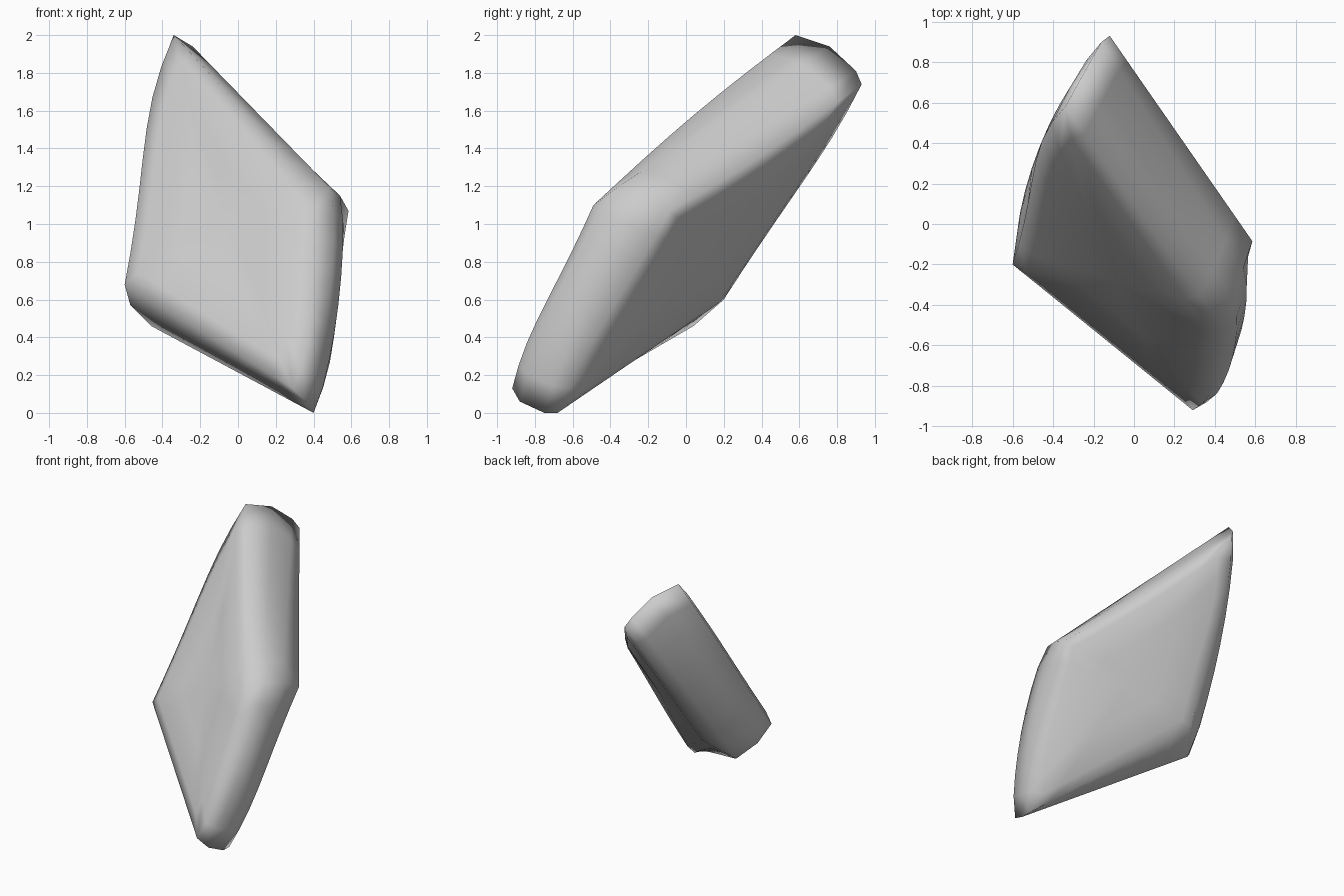
import bpy, bmesh, math
from mathutils import Vector

if "Cube" in bpy.data.objects:
    bpy.data.objects.remove(bpy.data.objects["Cube"])

# Corner order: top, right, bottom, left. Rings run from front rim to back rim.
RINGS = [
    [(-.34, .58, 2.0), (.42, -.49, 1.10), (.29, -.92, .13), (-.60, -.20, .68)],
    [(-.24, .76, 1.94), (.49, -.37, 1.19), (.36, -.88, .06), (-.57, -.07, .57)],
    [(-.16, .90, 1.81), (.54, -.22, 1.15), (.40, -.75, 0), (-.46, .04, .46)],
    [(-.12, .93, 1.74), (.585, -.085, 1.07), (.40, -.68, 0), (-.36, .20, .60)],
]
TOP_BOW = [.03, 0, -.01, -.03]       # vertical bow of the upper edge per ring
SIDE_BOW = [.06, .075, .075, .05]    # outward swelling of the two long sides
SEG = 8


def bow(edge, ring, t):
    """Offset of a point along an edge; side rims swell most near top and bottom."""
    if edge == 0:
        return Vector((0, 0, TOP_BOW[ring])) * math.sin(math.pi * t)
    if edge == 2:
        return Vector()
    inner = ring in (1, 2)
    s = math.sin(math.pi * t) ** .6 if inner else math.sin(math.pi * t * t)
    sign = 1 if edge == 1 else -1
    return Vector((.82, -.5, 0)) * (sign * s * SIDE_BOW[ring])


def outline(ring, corners):
    """Subdivide the four edges of a ring."""
    pts = []
    for i in range(4):
        a, b = Vector(corners[i]), Vector(corners[(i + 1) % 4])
        pts += [a.lerp(b, k / SEG) + bow(i, ring, k / SEG) for k in range(SEG)]
    return pts


def inset(pts, factor, lift):
    """Shrink a rim towards its centre to make the flat of a broad face."""
    c = sum(pts, Vector()) / len(pts)
    return [c + (p - c) * factor + lift for p in pts]


front_dir = Vector((-.5, -.83, .48)).normalized()
loops = [outline(i, r) for i, r in enumerate(RINGS)]
front, back = loops[0], loops[-1]
loops = ([inset(front, f, front_dir * h) for f, h in ((.45, .038), (.84, .032))] + loops
         + [inset(back, f, -front_dir * h) for f, h in ((.86, .025), (.45, .03))])

# Slab: skin the rings together and cap both broad faces
bm = bmesh.new()
rows = [[bm.verts.new(p) for p in loop] for loop in loops]
n = len(rows[0])
for r0, r1 in zip(rows, rows[1:]):
    for i in range(n):
        j = (i + 1) % n
        bm.faces.new((r0[i], r0[j], r1[j], r1[i]))
for row, d in ((rows[0], front_dir), (rows[-1], -front_dir)):
    c = bm.verts.new(sum((v.co for v in row), Vector()) / n + d * .002)
    for i in range(n):
        bm.faces.new((row[i], row[(i + 1) % n], c))
bmesh.ops.recalc_face_normals(bm, faces=bm.faces)
for f in bm.faces:
    f.smooth = True
mesh = bpy.data.meshes.new("stone_slab")
bm.to_mesh(mesh)
bm.free()
slab = bpy.data.objects.new("stone_slab", mesh)
bpy.context.collection.objects.link(slab)
